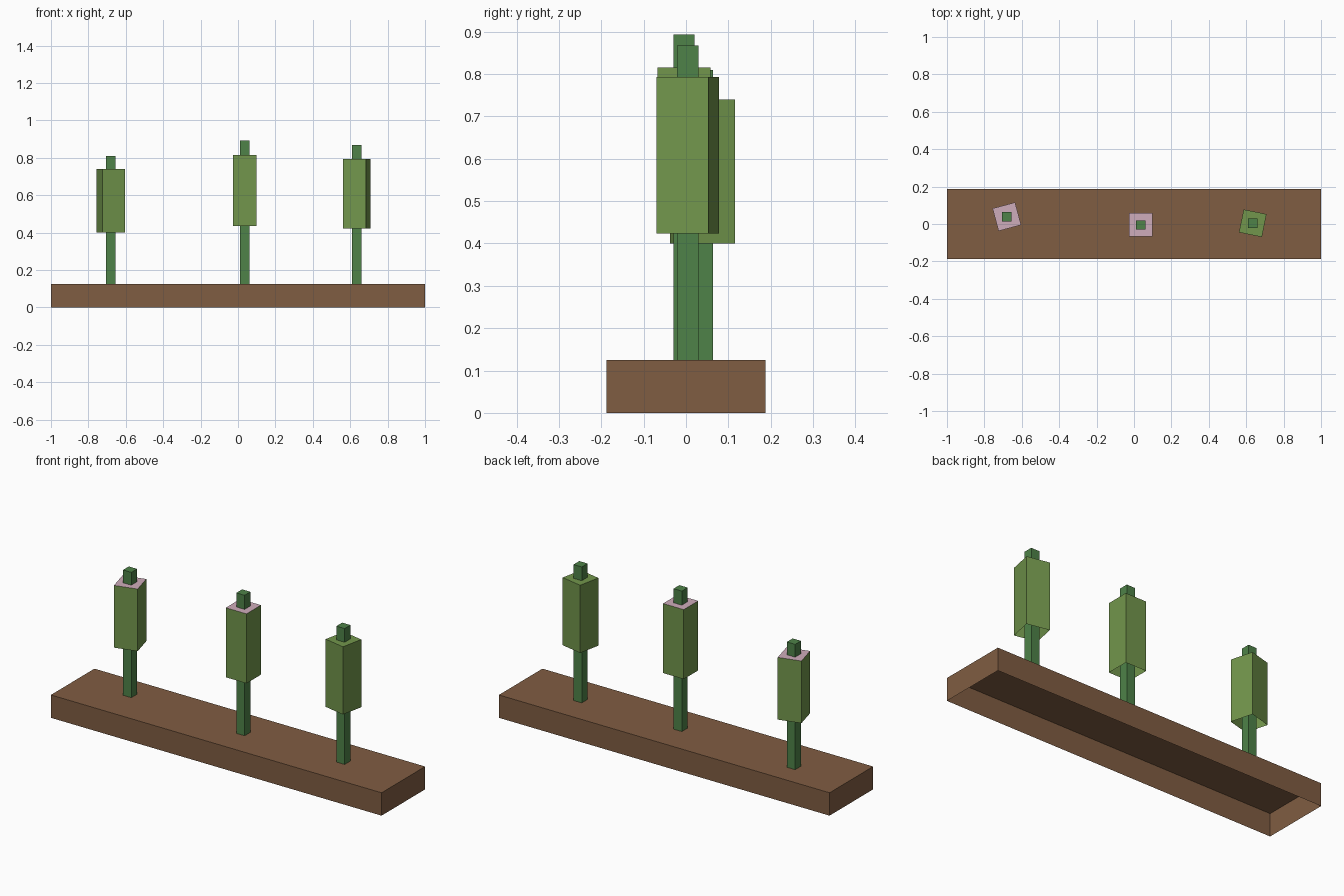
import bpy
import bmesh
from math import radians
from mathutils import Matrix

if "Cube" in bpy.data.objects:
    bpy.data.objects.remove(bpy.data.objects["Cube"])


def make_material(name, rgb):
    # Colours are given as 0-255 display values and stored as linear
    linear = [((c / 255 + 0.055) / 1.055) ** 2.4 for c in rgb]
    mat = bpy.data.materials.new(name)
    mat.use_nodes = True
    mat.diffuse_color = (*linear, 1)
    mat.node_tree.nodes["Principled BSDF"].inputs["Base Color"].default_value = (*linear, 1)
    return mat


soil = make_material("soil_brown", (128, 93, 66))
stem_green = make_material("stem_green", (78, 130, 72))
leaf_green = make_material("leaf_green", (114, 150, 76))
pink = make_material("pale_pink", (207, 172, 187))


def open_box(name, center, size, z_low, z_high, mat, turn=0, top_mat=None):
    """Thin-walled box without a floor, optionally with its own top colour."""
    bm = bmesh.new()
    bmesh.ops.create_cube(bm, size=1)
    bmesh.ops.scale(bm, vec=(size[0], size[1], z_high - z_low), verts=bm.verts)
    bm.normal_update()
    floor = [f for f in bm.faces if f.normal.z < -0.5]
    bmesh.ops.delete(bm, geom=floor, context="FACES")
    if top_mat:
        for face in bm.faces:
            face.material_index = int(face.normal.z > 0.5)
    mesh = bpy.data.meshes.new(name)
    bm.to_mesh(mesh)
    bm.free()
    mesh.materials.append(mat)
    if top_mat:
        mesh.materials.append(top_mat)
    obj = bpy.data.objects.new(name, mesh)
    obj.matrix_world = (Matrix.Translation((*center, (z_low + z_high) / 2))
                        @ Matrix.Rotation(radians(turn), 4, "Z"))
    bpy.context.collection.objects.link(obj)
    return obj


# Long bed of soil, hollow underneath
BED_TOP = 0.125
open_box("soil_bed", (0, 0), (2, 0.376), 0, BED_TOP, soil)

# Plants: side, position, stem top, head bottom, head top, head turn, top colour
plants = [
    ("right", (-0.68, 0.039), 0.81, 0.40, 0.74, 15, pink),
    ("middle", (0.036, -0.005), 0.893, 0.436, 0.816, 0, pink),
    ("left", (0.635, 0.004), 0.868, 0.423, 0.793, -11.5, None),
]
for side, spot, stem_top, low, high, turn, top in plants:
    open_box(side + "_stem", spot, (0.05, 0.05), BED_TOP, stem_top, stem_green)
    open_box(side + "_head", spot, (0.125, 0.125), low, high, leaf_green, turn, top)
